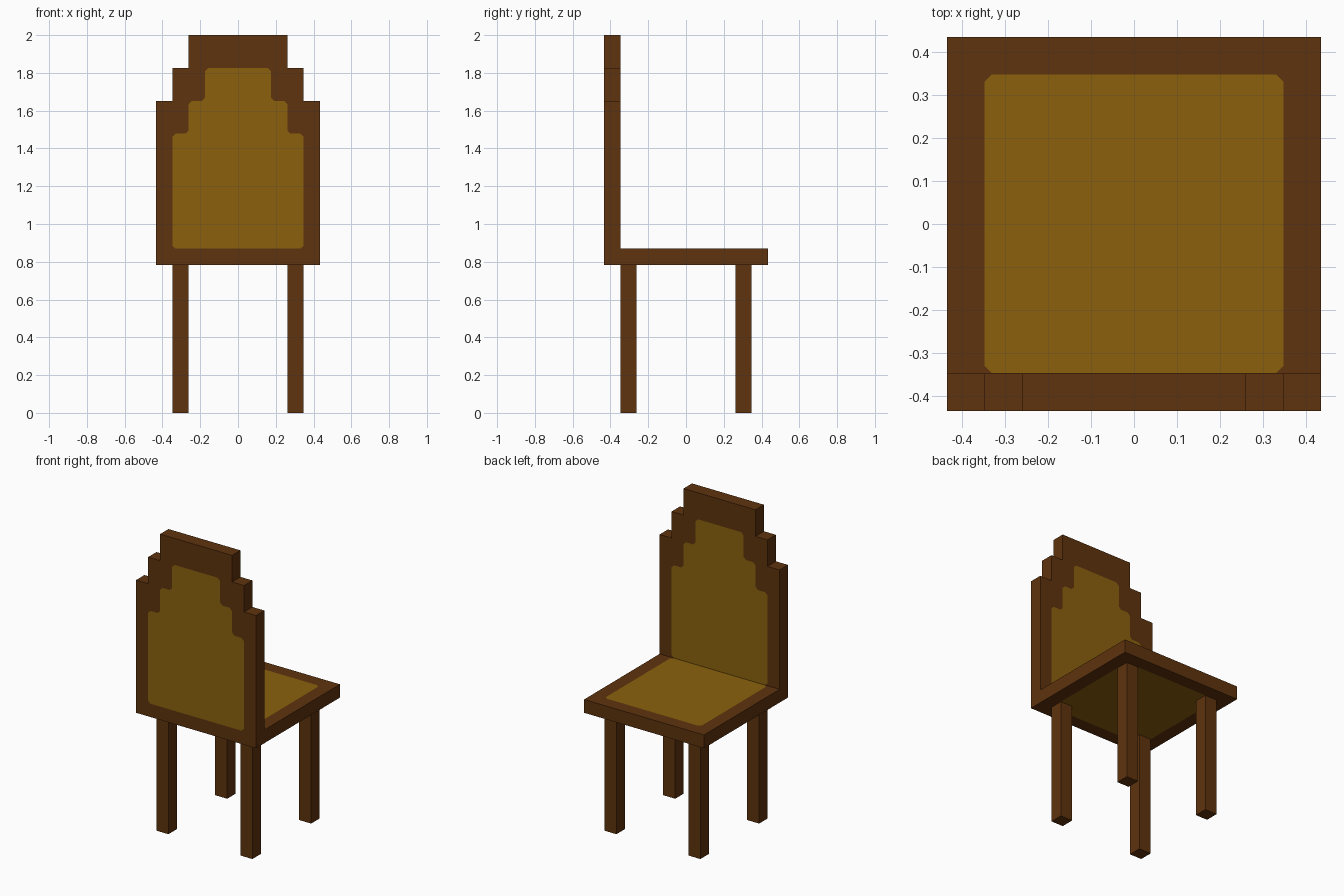
import bpy, bmesh
from mathutils import Vector

if "Cube" in bpy.data.objects:
    bpy.data.objects.remove(bpy.data.objects["Cube"])

U = 2 / 23  # the chair sits on a regular grid, 23 units tall


def srgb(r, g, b):
    lin = [((c / 255 + 0.055) / 1.055) ** 2.4 for c in (r, g, b)]
    return (*lin, 1)


def material(name, colour):
    m = bpy.data.materials.new(name)
    m.diffuse_color = colour
    m.use_nodes = True
    m.node_tree.nodes["Principled BSDF"].inputs["Base Color"].default_value = m.diffuse_color
    return m


WOOD = material("dark brown wood", srgb(95, 51, 14))
CUSHION = material("golden brown cushion", srgb(139, 97, 13))


def mirrored(half):
    """Complete an outline from its right half (bottom to top)."""
    return half + [(-x, y) for x, y in reversed(half)]


def chamfered(points, size=0.2):
    """Cut every corner of an outline slightly."""
    out = []
    for i, p in enumerate(points):
        p = Vector(p)
        for q in (points[i - 1], points[(i + 1) % len(points)]):
            out.append(tuple(p + (Vector(q) - p).normalized() * size))
    return out


def finish(bm, name, mats):
    bmesh.ops.recalc_face_normals(bm, faces=bm.faces)
    me = bpy.data.meshes.new(name)
    bm.to_mesh(me)
    bm.free()
    for m in mats:
        me.materials.append(m)
    ob = bpy.data.objects.new(name, me)
    bpy.context.collection.objects.link(ob)
    return ob


def framed_slab(name, outer, inner, place, levels):
    """Slab with a cushion-coloured panel cut into both broad faces."""
    bm = bmesh.new()
    rims = []
    for w in levels:
        loops = [[bm.verts.new(Vector(place(a, b, w)) * U) for a, b in pts]
                 for pts in (outer, inner)]
        edges = [bm.edges.new((lp[i - 1], lp[i])) for lp in loops for i in range(len(lp))]
        bmesh.ops.triangle_fill(bm, edges=edges, use_beauty=True)
        # remove any filling inside the panel, then add the panel as one face
        panel = set(loops[1])
        extra = [f for f in bm.faces if all(v in panel for v in f.verts)
                 and f.material_index == 0 and inside(f, inner, place, w)]
        bmesh.ops.delete(bm, geom=extra, context='FACES_ONLY')
        bm.faces.new(loops[1]).material_index = 1
        rims.append(loops[0])
    a, b = rims
    for i in range(len(a)):
        bm.faces.new((a[i - 1], a[i], b[i], b[i - 1]))
    return finish(bm, name, (WOOD, CUSHION))


def inside(face, outline, place, w):
    """Even-odd test of a face centre against the panel outline."""
    c = face.calc_center_median() / U
    x, y = c.x, (c.z if place(0, 1, w)[2] == 1 and place(0, 0, w)[2] == 0 else c.y)
    hit = False
    for i in range(len(outline)):
        (x1, y1), (x2, y2) = outline[i - 1], outline[i]
        if (y1 > y) != (y2 > y) and x < x1 + (y - y1) * (x2 - x1) / (y2 - y1):
            hit = not hit
    return hit


# backrest with stepped top
framed_slab(
    "backrest",
    mirrored([(5, 9), (5, 19), (4, 19), (4, 21), (3, 21), (3, 23)]),
    chamfered(mirrored([(4, 10), (4, 17), (3, 17), (3, 19), (2, 19), (2, 21)])),
    lambda a, b, w: (a, w, b), (-5, -4))

# seat, butting against the backrest
framed_slab(
    "seat",
    mirrored([(5, -4), (5, 5)]),
    chamfered(mirrored([(4, -3.99), (4, 4)])),
    lambda a, b, w: (a, b, w), (9, 10))

# four square legs
for side, sx in (("right", 1), ("left", -1)):
    for end, sy in (("backrest", -1), ("seat_edge", 1)):
        bm = bmesh.new()
        bmesh.ops.create_cube(bm, size=1)
        for v in bm.verts:
            v.co = Vector((v.co.x + 3.5 * sx, v.co.y + 3.5 * sy, (v.co.z + 0.5) * 9)) * U
        finish(bm, f"{end}_leg_{side}", (WOOD,))
